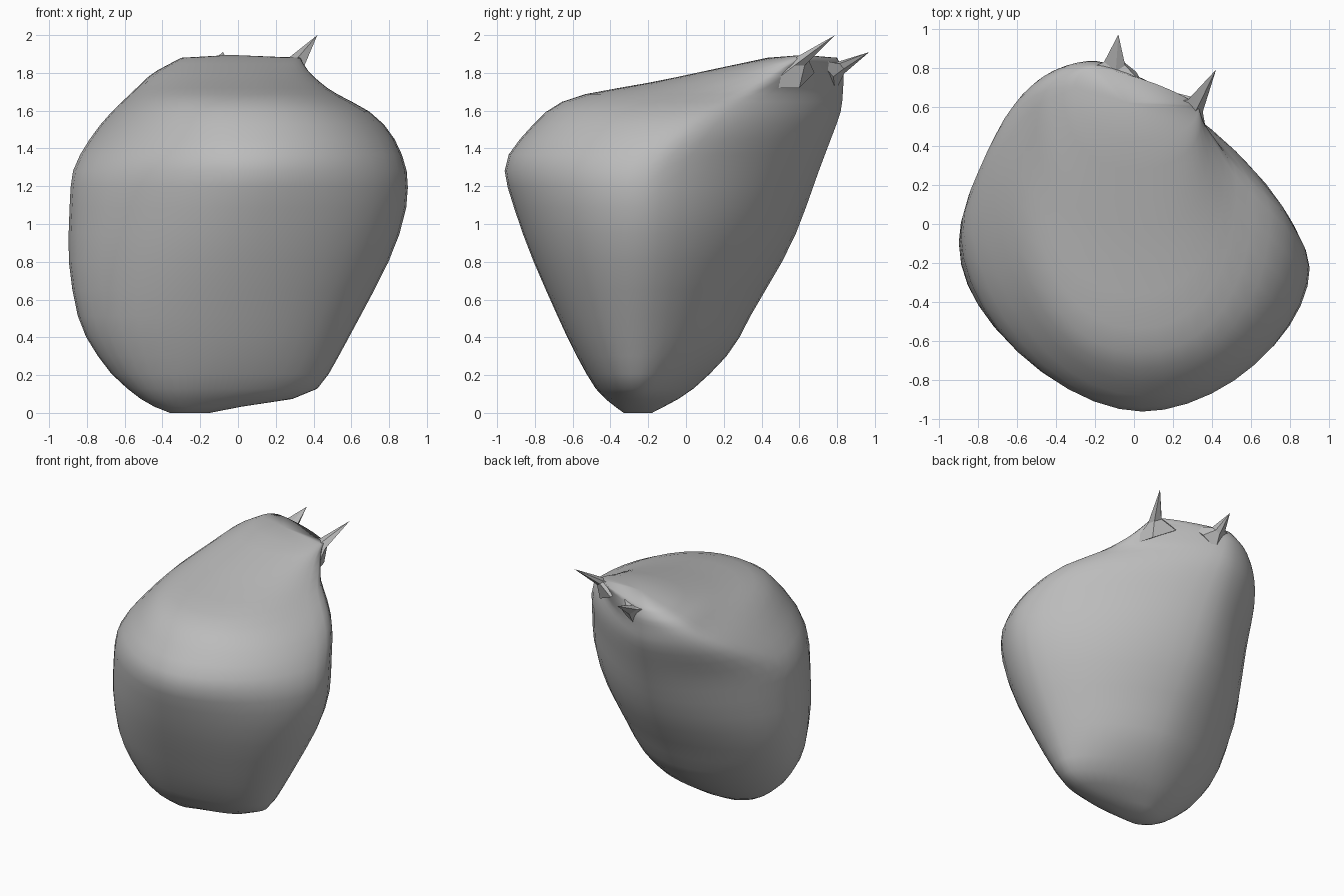
import bpy
import bmesh
from math import cos, sin, pi
from mathutils import Vector

cube = bpy.data.objects.get("Cube")
if cube:
    bpy.data.objects.remove(cube, do_unlink=True)

# One plain stone colour
stone = bpy.data.materials.new("stone_grey")
stone.use_nodes = True
GREY = (0.5, 0.5, 0.5, 1)
stone.diffuse_color = GREY
stone.node_tree.nodes["Principled BSDF"].inputs["Base Color"].default_value = GREY

# Outline profiles as (height, value) pairs
LEFT_EDGE = [(0, -.36), (.04, -.48), (.2, -.68), (.45, -.85), (.8, -.91), (1.3, -.89),
             (1.5, -.76), (1.6, -.67), (1.7, -.56), (1.8, -.46), (1.88, -.3)]
RIGHT_EDGE = [(0, -.15), (.03, -.05), (.06, .06), (.07, .37), (.12, .44), (.45, .62), (.8, .81),
              (1.05, .91), (1.3, .91), (1.5, .82), (1.6, .71), (1.7, .5), (1.8, .38), (1.88, .33)]
FRONT_EDGE = [(0, -.33), (.1, -.47), (.35, -.61), (.88, -.85), (1.28, -.98), (1.37, -.96),
              (1.6, -.75), (1.68, -.63), (1.72, -.36), (1.75, -.18), (1.8, .05), (1.88, .43)]
BACK_EDGE = [(0, -.18), (.1, .02), (.35, .28), (.48, .32), (.88, .57), (1.28, .71),
             (1.6, .83), (1.82, .84), (1.88, .8)]
# Where along the depth or width each outline is reached
LEFT_DEPTH = [(0, -.25), (.8, -.1), (1.3, -.05), (1.5, .3), (1.7, .6), (1.88, .7)]
RIGHT_DEPTH = [(0, -.25), (1.3, -.22), (1.6, .08), (1.75, .4), (1.88, .6)]
FRONT_MID = [(0, -.25), (.3, -.1), (1.3, .05), (1.88, 0)]
BACK_MID = [(0, -.25), (.3, -.1), (1.88, -.2)]
# How full each quarter of the section is: 2 is an ellipse, 1 a straight chamfer
FRONT_FULL = [(0, 2.2), (.4, 2.1), (.9, 1.9), (1.28, 1.75), (1.5, 2), (1.65, 2.3), (1.88, 2.2)]
BACK_RIGHT_FULL = [(0, 1.7), (.8, 1.6), (1.28, 1.47), (1.7, 1.3), (1.88, 1.3)]
BACK_LEFT_FULL = [(0, 1.8), (1.4, 1.8), (1.8, 2.1)]


def sample(profile, z):
    """Interpolate a profile at one height."""
    for (z0, a), (z1, b) in zip(profile, profile[1:]):
        if z <= z1:
            return a + (b - a) * (z - z0) / (z1 - z0)
    return profile[-1][1]


def section_point(z, angle):
    """Point on the lopsided cross-section, with a flatter back right side."""
    c, s = cos(angle), sin(angle)
    side, depth = (RIGHT_EDGE, RIGHT_DEPTH) if c >= 0 else (LEFT_EDGE, LEFT_DEPTH)
    face, mid = (BACK_EDGE, BACK_MID) if s >= 0 else (FRONT_EDGE, FRONT_MID)
    full = FRONT_FULL
    if s >= 0:
        full = BACK_RIGHT_FULL if c >= 0 else BACK_LEFT_FULL
    power = sample(full, z)
    u, v = abs(c) ** (2 / power), abs(s) ** (2 / power)
    x0, y0 = sample(mid, z), sample(depth, z)
    return Vector((x0 + (sample(side, z) - x0) * u, y0 + (sample(face, z) - y0) * v, z))


def make_object(name, bm):
    bmesh.ops.recalc_face_normals(bm, faces=bm.faces)
    mesh = bpy.data.meshes.new(name)
    bm.to_mesh(mesh)
    bm.free()
    mesh.materials.append(stone)
    obj = bpy.data.objects.new(name, mesh)
    bpy.context.collection.objects.link(obj)
    return obj


# Boulder body: stacked sections with closed ends
SIDES = 40
heights = [0, .03, .07, .12, .2, .3, .4, .5, .65, .8, .95, 1.1, 1.2, 1.28, 1.37, 1.45,
           1.53, 1.6, 1.65, 1.69, 1.72, 1.75, 1.78, 1.81, 1.85, 1.88]
bm = bmesh.new()
rings = [[bm.verts.new(section_point(z, 2 * pi * i / SIDES)) for i in range(SIDES)]
         for z in heights]
for low, high in zip(rings, rings[1:]):
    for i in range(SIDES):
        j = (i + 1) % SIDES
        bm.faces.new((low[i], low[j], high[j], high[i]))
for ring, lift in ((rings[0], 0), (rings[-1], .015)):
    centre = sum((v.co for v in ring), Vector()) / SIDES
    tip = bm.verts.new(centre + Vector((0, 0, lift)))
    for i in range(SIDES):
        bm.faces.new((ring[i], ring[(i + 1) % SIDES], tip))
# Relax the stacked sections into one soft surface
inner = [v for ring in rings[1:-1] for v in ring]
for _ in range(3):
    bmesh.ops.smooth_vert(bm, verts=inner, factor=.4, use_axis_x=True, use_axis_y=True, use_axis_z=True)
body = make_object("boulder_body", bm)
for polygon in body.data.polygons:
    polygon.use_smooth = True


def spike(name, base, waist, tip):
    """Thin faceted thorn: a wide foot, a narrow waist and a sharp tip."""
    bm = bmesh.new()
    foot = [bm.verts.new(p) for p in base]
    neck = [bm.verts.new(Vector(waist) + (v.co - Vector(waist)) * .3) for v in foot]
    end = bm.verts.new(tip)
    n = len(foot)
    for i in range(n):
        j = (i + 1) % n
        bm.faces.new((foot[i], foot[j], neck[j], neck[i]))
        bm.faces.new((neck[i], neck[j], end))
    bm.faces.new(foot)
    make_object(name, bm)


# Two thorns on the back rim
spike("left_thorn",
      [(.12, .62, 1.87), (.22, .35, 1.81), (.38, .42, 1.72), (.33, .6, 1.72), (.18, .68, 1.8)],
      (.34, .64, 1.89), (.42, .79, 2))
spike("back_thorn",
      [(-.3, .76, 1.87), (-.1, .6, 1.88), (.06, .7, 1.87), (.01, .78, 1.78), (-.1, .79, 1.7)],
      (-.09, .86, 1.84), (-.08, .97, 1.91))
